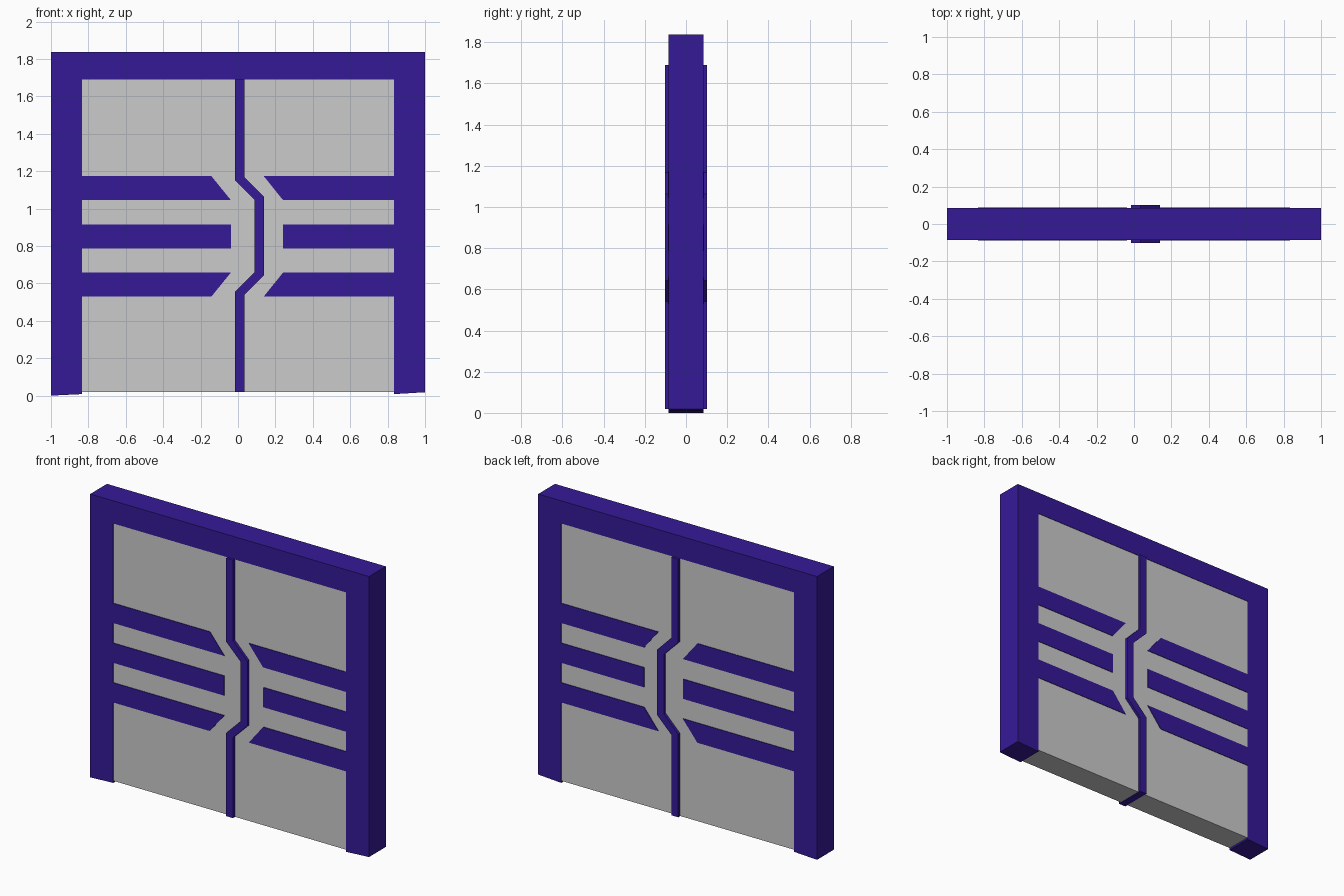
import bpy, bmesh

if "Cube" in bpy.data.objects:
    bpy.data.objects.remove(bpy.data.objects["Cube"])

purple = bpy.data.materials.new("purple_paint")
purple.diffuse_color = (0.036, 0.010, 0.31, 1)
purple.use_nodes = True
purple.node_tree.nodes["Principled BSDF"].inputs["Base Color"].default_value = purple.diffuse_color


def slab(name, outline, half_depth, material=None):
    """Extrude an x-z outline symmetrically through y."""
    bm = bmesh.new()
    face = bm.faces.new([bm.verts.new((x, -half_depth, z)) for x, z in outline])
    ext = bmesh.ops.extrude_face_region(bm, geom=[face])
    verts = [v for v in ext["geom"] if isinstance(v, bmesh.types.BMVert)]
    bmesh.ops.translate(bm, verts=verts, vec=(0, 2 * half_depth, 0))
    bmesh.ops.recalc_face_normals(bm, faces=bm.faces)
    mesh = bpy.data.meshes.new(name)
    bm.to_mesh(mesh)
    bm.free()
    obj = bpy.data.objects.new(name, mesh)
    bpy.context.collection.objects.link(obj)
    if material:
        mesh.materials.append(material)
    return obj


JAMB, HEAD, BASE = 0.835, 1.69, 0.02

# Door frame, with slightly uneven feet
slab("door_frame", [(-1, 0), (-JAMB, 0.008), (-JAMB, HEAD), (JAMB, HEAD),
                    (JAMB, 0.008), (1, 0.018), (1, 1.837), (-1, 1.837)], 0.086, purple)

# Kinked centre seam, standing proud on both faces
left_edge = [(-0.015, HEAD), (-0.015, 1.15), (0.088, 1.047),
             (0.088, 0.66), (-0.015, 0.557), (-0.015, 0.018)]
right_edge = [(0.035, HEAD), (0.035, 1.168), (0.138, 1.063),
              (0.138, 0.642), (0.035, 0.54), (0.035, 0.018)]
slab("centre_seam", left_edge + right_edge[::-1], 0.101, purple)

# Grey door leaves, meeting the seam
for side, sign, edge in (("left", -1, left_edge), ("right", 1, right_edge)):
    inner = edge[:-1] + [(edge[-1][0], BASE)]
    slab(side + "_door_leaf", inner + [(sign * JAMB, BASE), (sign * JAMB, HEAD)], 0.083)

# Horizontal stripes: z range, then inner end x at the bottom and top for each side
stripes = [("upper", 1.045, 1.173, (-0.038, -0.142), (0.241, 0.138)),
           ("middle", 0.787, 0.915, (-0.038, -0.038), (0.241, 0.241)),
           ("lower", 0.53, 0.658, (-0.142, -0.038), (0.138, 0.241))]
for name, z0, z1, left, right in stripes:
    for side, jamb, (x0, x1) in (("left", -JAMB, left), ("right", JAMB, right)):
        slab(f"{name}_{side}_stripe", [(jamb, z0), (x0, z0), (x1, z1), (jamb, z1)],
             0.087, purple)
